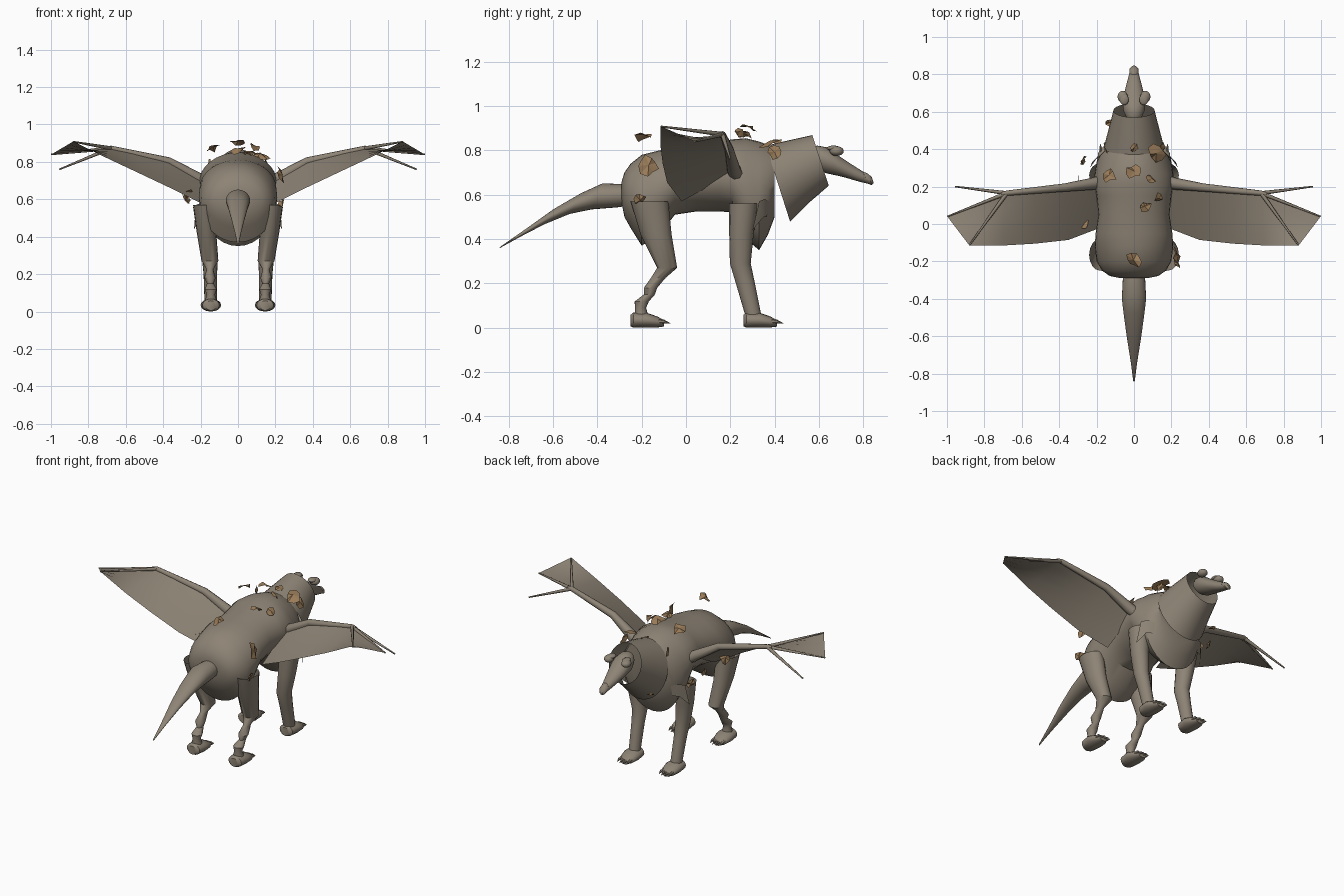
import bpy, bmesh, math, random
from mathutils import Vector

cube = bpy.data.objects.get("Cube")
if cube:
    bpy.data.objects.remove(cube)
random.seed(4)
UP, FLAT = 0.0, math.pi / 2


def material(name, rgb):
    m = bpy.data.materials.new(name)
    m.use_nodes = True
    m.diffuse_color = (*rgb, 1)
    bsdf = m.node_tree.nodes["Principled BSDF"]
    bsdf.inputs["Base Color"].default_value = (*rgb, 1)
    bsdf.inputs["Roughness"].default_value = 0.8
    return m


HIDE = material("grey brown hide", (0.27, 0.23, 0.18))
BRONZE = material("bronze flake", (0.32, 0.20, 0.10))
meshes = []


def add_mesh(name, bm, mat, smooth=True):
    me = bpy.data.meshes.new(name)
    bmesh.ops.recalc_face_normals(bm, faces=bm.faces[:])
    bm.to_mesh(me)
    bm.free()
    me.materials.append(mat)
    ob = bpy.data.objects.new(name, me)
    bpy.context.collection.objects.link(ob)
    if smooth:
        meshes.append(ob)
    return ob


def loft(name, rings, segs=24, caps=True):
    """Skin elliptical rings (x, y, z, half width, half depth, tilt)."""
    bm = bmesh.new()
    loops = []
    for x, y, z, a, b, tilt in rings:
        loop = []
        for i in range(segs):
            t = math.tau * i / segs
            s = b * math.cos(t)
            loop.append(bm.verts.new((x + a * math.sin(t),
                                      y + s * math.sin(tilt), z + s * math.cos(tilt))))
        loops.append(loop)
    for p, q in zip(loops, loops[1:]):
        for i in range(segs):
            j = (i + 1) % segs
            bm.faces.new((p[i], p[j], q[j], q[i]))
    if caps:
        bm.faces.new(loops[0])
        bm.faces.new(loops[-1])
    return add_mesh(name, bm, HIDE)


def bone(name, points, radii):
    cu = bpy.data.curves.new(name, "CURVE")
    cu.dimensions = "3D"
    cu.bevel_depth = 1
    cu.bevel_resolution = 2
    cu.use_fill_caps = True
    sp = cu.splines.new("POLY")
    sp.points.add(len(points) - 1)
    for p, co, r in zip(sp.points, points, radii):
        p.co = (*co, 1)
        p.radius = r
    cu.materials.append(HIDE)
    bpy.context.collection.objects.link(bpy.data.objects.new(name, cu))


def sheet(name, top, low, steps=4):
    """Ruled surface between two edges."""
    bm = bmesh.new()
    rows = [[bm.verts.new(Vector(a).lerp(Vector(b), k / steps)) for k in range(steps + 1)]
            for a, b in zip(top, low)]
    for p, q in zip(rows, rows[1:]):
        for k in range(steps):
            bm.faces.new((p[k], p[k + 1], q[k + 1], q[k]))
    add_mesh(name, bm, HIDE)


# Torso: y, top, bottom, half width
torso = [(-.29, .66, .56, .07), (-.278, .70, .50, .13), (-.25, .74, .45, .17),
         (-.20, .78, .37, .20), (-.12, .80, .42, .21), (-.05, .81, .51, .205),
         (.05, .82, .525, .19), (.15, .84, .525, .20), (.21, .85, .52, .21),
         (.27, .855, .40, .21), (.33, .84, .35, .20), (.37, .825, .42, .18),
         (.40, .81, .50, .15)]
loft("torso", [(0, y, (t + b) / 2, w, (t - b) / 2, UP) for y, t, b, w in torso], 32)

# Open flared neck
loft("neck", [(0, .415, .65, .16, .18, -.31), (0, .51, .705, .135, .148, -.31),
              (0, .607, .755, .11, .12, -.315)], 32, caps=False)

# Head, snout and nose
loft("head", [(0, .58, .765, .045, .05, -.3), (0, .61, .76, .058, .065, -.3),
              (0, .66, .75, .06, .068, -.35), (0, .70, .73, .052, .058, -.4),
              (0, .76, .70, .037, .043, -.4), (0, .81, .677, .024, .03, -.4)])
loft("nose", [(0, .795, .685, .015, .02, -.4), (0, .81, .677, .025, .03, -.4),
              (0, .83, .669, .023, .027, -.3), (0, .843, .666, .01, .013, -.3)], 16)

# Tail
loft("tail", [(0, -.24, .60, .055, .05, .2), (0, -.30, .595, .06, .055, .3),
              (0, -.40, .593, .065, .064, .4), (0, -.50, .56, .053, .053, .5),
              (0, -.62, .50, .036, .04, .55), (0, -.74, .425, .017, .02, .6),
              (0, -.84, .362, .004, .005, .6)])

# Legs on the left side: x, y, z, half width, half depth
hind = [(.18, -.165, .57, .06, .085), (.168, -.135, .42, .052, .07),
        (.15, -.085, .27, .045, .045), (.15, -.125, .225, .018, .033),
        (.15, -.16, .18, .03, .03), (.148, -.165, .15, .018, .025),
        (.145, -.20, .118, .032, .032), (.145, -.205, .09, .022, .025),
        (.145, -.20, .045, .036, .032)]
fore = [(.18, .26, .56, .06, .065), (.168, .25, .42, .052, .055),
        (.15, .245, .29, .043, .047), (.148, .268, .20, .036, .043),
        (.145, .305, .05, .034, .036)]
# Foot outline from heel to toe: offset, height, half width, half height
foot = [(0, .032, .028, .026), (.012, .034, .045, .034), (.07, .034, .055, .034),
        (.12, .026, .046, .025), (.15, .02, .026, .015)]

for side, s in (("left", 1), ("right", -1)):
    for part, rings, heel in (("hind", hind, -.25), ("fore", fore, .26)):
        loft(f"{side}_{part}_leg", [(s * x, y, z, a, b, FLAT) for x, y, z, a, b in rings],
             16, caps=False)
        loft(f"{side}_{part}_foot", [(s * .145, heel + d, z, a, b, UP) for d, z, a, b in foot], 16)
        for n, dx in enumerate((-.034, -.012, .012, .034)):
            x = s * (.145 + dx)
            tip = .185 - abs(dx) * .5
            loft(f"{side}_{part}_claw_{n + 1}",
                 [(x, heel + .11, .03, .009, .012, UP), (x, heel + .15, .028, .007, .009, UP),
                  (x, heel + tip, .02, .001, .001, UP)], 6)

    # Ragged flap behind the foreleg top
    sheet(f"{side}_shoulder_flap",
          [(s * .225, .33, .57), (s * .20, .355, .58), (s * .16, .38, .57)],
          [(s * .235, .30, .44), (s * .20, .35, .50), (s * .16, .365, .50)], 1)

    # Eye and brow
    for name, loc, size in (("eye", (.06, .68, .797), (.028, .032, .022)),
                            ("brow", (.052, .665, .81), (.024, .03, .012))):
        bm = bmesh.new()
        bmesh.ops.create_uvsphere(bm, u_segments=16, v_segments=10, radius=1)
        bmesh.ops.scale(bm, vec=size, verts=bm.verts)
        bmesh.ops.translate(bm, vec=(s * loc[0], loc[1], loc[2]), verts=bm.verts)
        add_mesh(f"{side}_{name}", bm, HIDE)

    # Wing bones and membrane
    wrist = (s * .68, .165, .873)
    tips = {"front": (s * .955, .20, .76), "middle": (s * .998, .04, .84),
            "rear": (s * .88, -.113, .908)}
    bone(f"{side}_wing_arm", [(s * .15, .235, .67), (s * .22, .215, .715),
                              (s * .37, .195, .803), wrist, (s * .71, .16, .875)],
         (.034, .032, .022, .014, .008))
    for name, tip in tips.items():
        bone(f"{side}_wing_{name}_finger", [wrist, tip], (.011, .004))
    lead = [(.18, .2, .69), (.37, .19, .80), (.53, .18, .84), (.68, .165, .87),
            (.85, .10, .855), (.998, .04, .84)]
    trail = [(.18, -.02, .57), (.35, -.085, .655), (.53, -.105, .74), (.70, -.115, .82),
             (.80, -.115, .87), (.88, -.115, .91)]
    sheet(f"{side}_wing_membrane", [(s * x, y, z) for x, y, z in lead],
          [(s * x, y, z) for x, y, z in trail])


# Ragged bronze flakes scattered over the back: x, y, z, size
flakes = [(0, -.19, .86, .05), (.22, -.17, .73, .055), (.23, -.21, .58, .035),
          (-.27, 0, .63, .04), (.06, .09, .85, .04), (.13, .14, .83, .03),
          (0, .28, .90, .045), (-.13, .26, .87, .045), (-.29, .24, .64, .03),
          (-.27, .34, .60, .035), (.12, .38, .83, .055), (.15, .40, .79, .035),
          (-.15, .40, .79, .035), (0, .41, .84, .025), (-.13, .54, .57, .025),
          (.09, .24, .88, .03)]
for n, (x, y, z, size) in enumerate(flakes):
    bm = bmesh.new()
    spin = random.random()
    rim = []
    for i in range(9):
        t = math.tau * (i / 9 + spin)
        r = size * random.uniform(.6, 1.05)
        rim.append(bm.verts.new((r * math.cos(t), r * math.sin(t),
                                 random.uniform(-.3, .3) * size)))
    hub = bm.verts.new((0, 0, size * .25))
    for i in range(9):
        bm.faces.new((hub, rim[i], rim[(i + 1) % 9]))
    ob = add_mesh(f"flake_{n + 1}", bm, BRONZE, smooth=False)
    lean = Vector([random.uniform(-.6, .6) for _ in range(3)])
    outward = Vector((x, 0, z - .65)).normalized() + lean
    ob.rotation_euler = outward.to_track_quat("Z", "Y").to_euler()
    ob.location = (x, y, z)

# Smooth shading with sharp edges kept
bpy.ops.object.select_all(action="DESELECT")
for ob in meshes:
    ob.select_set(True)
bpy.context.view_layer.objects.active = meshes[0]
bpy.ops.object.shade_smooth_by_angle(angle=math.radians(40))
